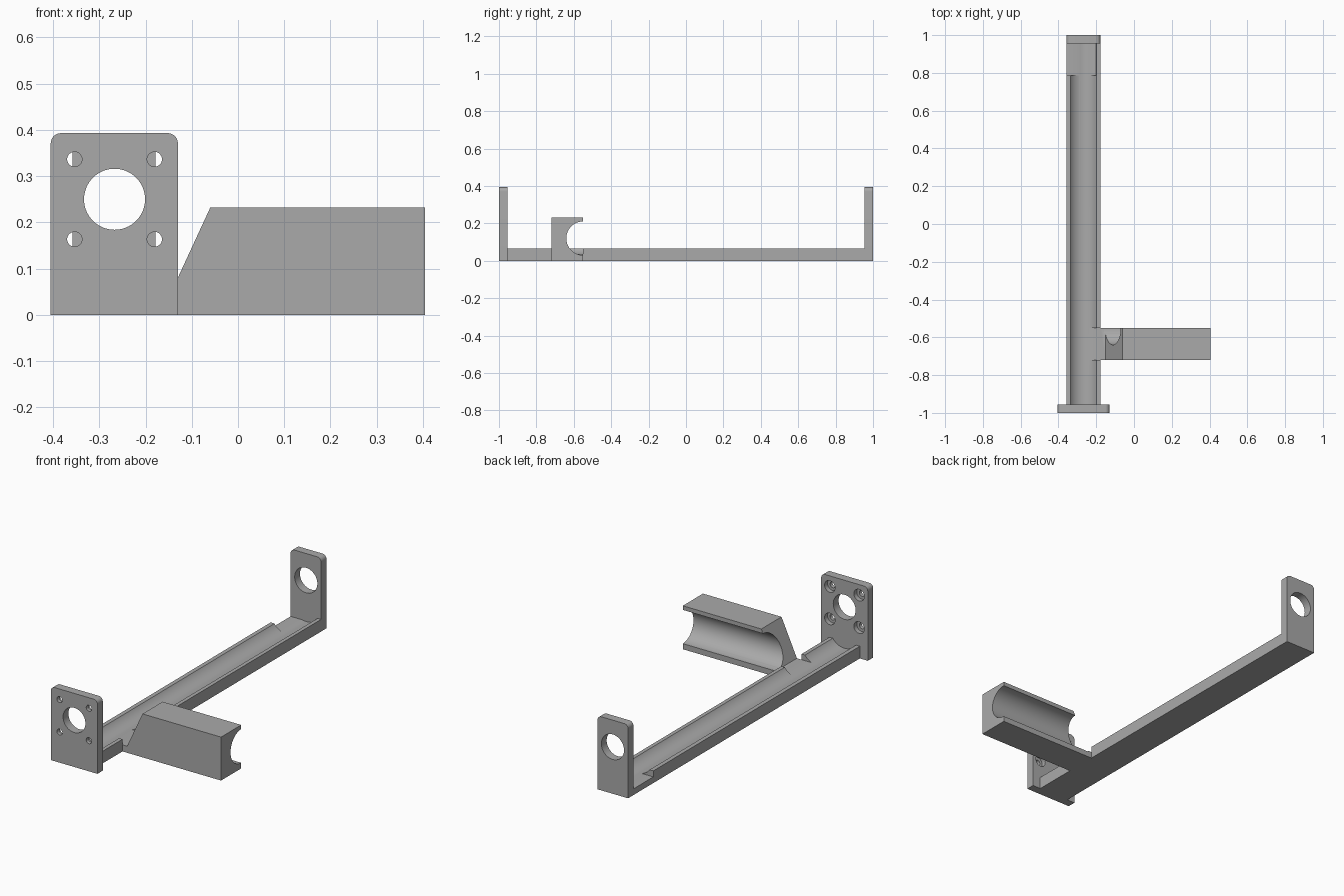
import bpy, bmesh, math
from mathutils import Matrix, Vector

if "Cube" in bpy.data.objects:
    bpy.data.objects.remove(bpy.data.objects["Cube"], do_unlink=True)

grey = bpy.data.materials.new("plain grey")
grey.use_nodes = True
GREY = (0.4, 0.4, 0.4, 1)
grey.diffuse_color = GREY
grey.node_tree.nodes["Principled BSDF"].inputs["Base Color"].default_value = GREY


def finish(name, bm):
    bmesh.ops.recalc_face_normals(bm, faces=bm.faces)
    mesh = bpy.data.meshes.new(name)
    bm.to_mesh(mesh)
    bm.free()
    mesh.materials.append(grey)
    obj = bpy.data.objects.new(name, mesh)
    bpy.context.collection.objects.link(obj)
    return obj


def slab(name, profile, y0, y1):
    """Extrude an x-z outline along y."""
    bm = bmesh.new()
    face = bm.faces.new([bm.verts.new((x, y0, z)) for x, z in profile])
    ext = bmesh.ops.extrude_face_region(bm, geom=[face])["geom"]
    bmesh.ops.translate(bm, vec=(0, y1 - y0, 0),
                        verts=[v for v in ext if isinstance(v, bmesh.types.BMVert)])
    return finish(name, bm)


def box(name, x0, x1, y0, y1, z0, z1):
    return slab(name, [(x0, z0), (x1, z0), (x1, z1), (x0, z1)], y0, y1)


def rod(axis, centre, radius, length, sides=64):
    """Cylinder along x or y, used for cutting."""
    turn = Matrix.Rotation(math.pi / 2, 4, 'Y' if axis == 'x' else 'X')
    bm = bmesh.new()
    bmesh.ops.create_cone(bm, cap_ends=True, segments=sides, radius1=radius,
                          radius2=radius, depth=length,
                          matrix=Matrix.Translation(Vector(centre)) @ turn)
    return finish("cutter", bm)


def cut(obj, *cutters):
    for cutter in cutters:
        cutter.hide_render = True
        mod = obj.modifiers.new("cut", 'BOOLEAN')
        mod.operation = 'DIFFERENCE'
        mod.solver = 'EXACT'
        mod.object = cutter
        bpy.context.view_layer.objects.active = obj
        bpy.ops.object.modifier_apply(modifier=mod.name)
        bpy.data.objects.remove(cutter, do_unlink=True)


def plate(name, x0, x1, y0, y1, top=0.393, r=0.022):
    """Upright plate with rounded upper corners."""
    outline = [(x0, 0), (x1, 0)]
    for cx, start in ((x1 - r, 0), (x0 + r, 90)):
        for i in range(9):
            a = math.radians(start + i * 90 / 8)
            outline.append((cx + r * math.cos(a), top - r + r * math.sin(a)))
    return slab(name, outline, y0, y1)


AXIS_X, HOLE_Z = -0.267, 0.25
RAIL_L, RAIL_R = -0.358, -0.178
FLOOR = 0.035
ARM_Y0, ARM_Y1 = -0.72, -0.55

# Front plate: central opening and four counterbored screw holes
front_plate = plate("front_plate", -0.405, -0.13, -1, -0.955)
cut(front_plate, rod('y', (AXIS_X, -0.98, HOLE_Z), 0.066, 0.2))
for sx in (-1, 1):
    for sz in (-1, 1):
        x, z = AXIS_X + sx * 0.0865, HOLE_Z + sz * 0.0865
        cut(front_plate, rod('y', (x, -0.98, z), 0.016, 0.2, 32),
            rod('y', (x, -0.93, z), 0.031, 0.1, 32))

# Back plate
back_plate = plate("back_plate", RAIL_L, RAIL_R, 0.955, 1)
cut(back_plate, rod('y', (AXIS_X, 0.98, HOLE_Z), 0.067, 0.2))

# Rail with round channel, opening for the arm, and open floor at the back
rail = box("rail", RAIL_L, RAIL_R, -0.955, 0.955, 0, 0.065)
cut(rail, rod('y', (AXIS_X, 0, 0.115), 0.085, 2.4),
    box("cutter", -0.26, -0.1, ARM_Y0, ARM_Y1, FLOOR, 0.2),
    box("cutter", -0.45, -0.2, 0.787, 1.1, FLOOR - 0.002, 0.2))

# Side arm with sloped end and half-round cradle facing the back
arm = slab("side_arm", [(RAIL_R, 0), (0.404, 0), (0.404, 0.232), (-0.06, 0.232),
                        (-0.151, FLOOR), (RAIL_R, FLOOR)], ARM_Y0, ARM_Y1)
cut(arm, rod('x', (0.17, ARM_Y1, 0.12), 0.09, 0.66))

# Smooth the bores, keep the corners crisp
for obj in (front_plate, back_plate, rail, arm):
    bpy.ops.object.select_all(action='DESELECT')
    obj.select_set(True)
    bpy.context.view_layer.objects.active = obj
    bpy.ops.object.shade_smooth_by_angle(angle=math.radians(20))
